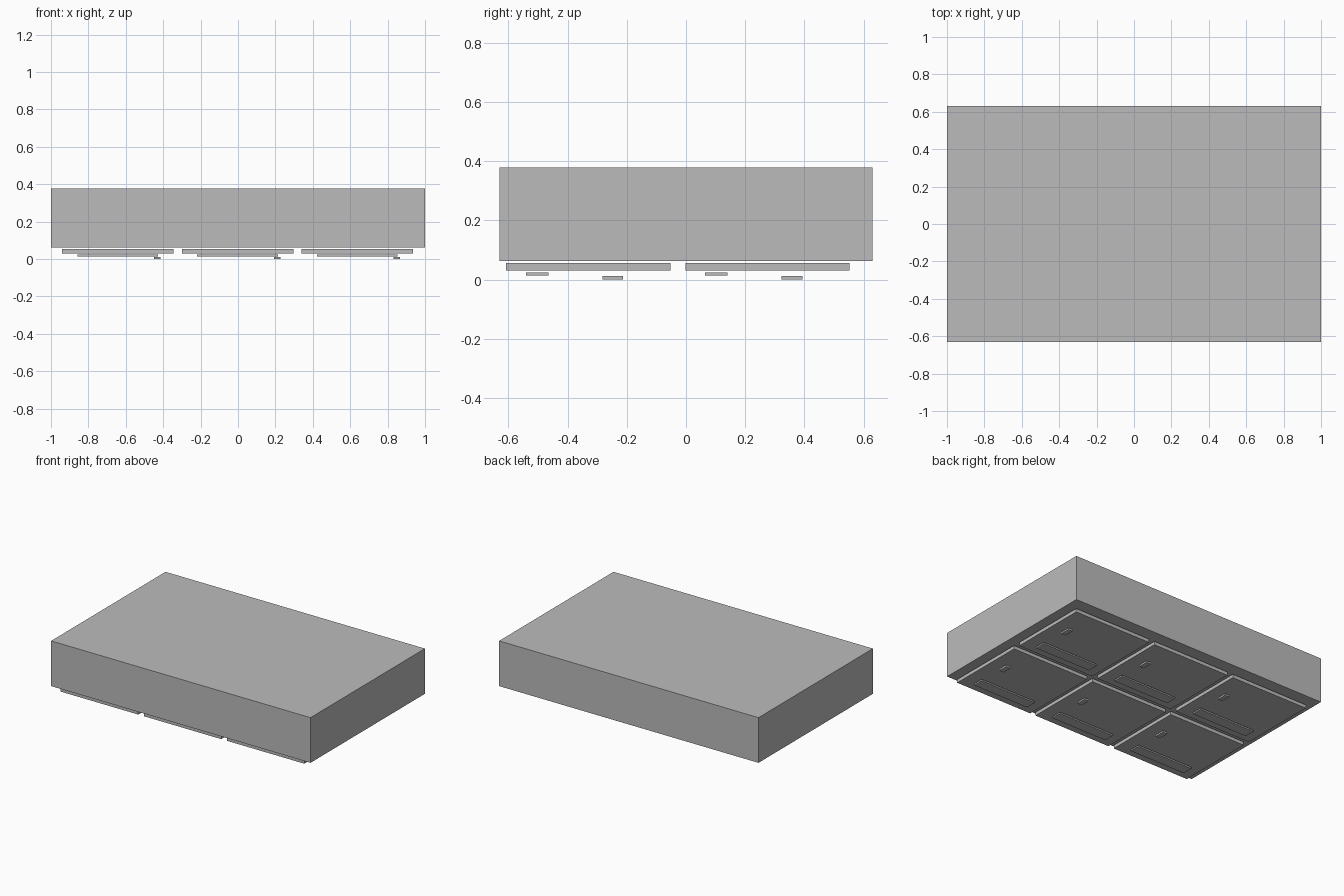
import bpy

# Remove the default cube
cube = bpy.data.objects.get("Cube")
if cube:
    bpy.data.objects.remove(cube, do_unlink=True)

# Single painted metal colour
GREY = (0.5, 0.5, 0.5, 1.0)
metal = bpy.data.materials.new("grey_metal")
metal.use_nodes = True
metal.diffuse_color = GREY
metal.node_tree.nodes["Principled BSDF"].inputs["Base Color"].default_value = GREY


def box(name, center, size):
    """Add a plain box with its size baked into the mesh."""
    bpy.ops.mesh.primitive_cube_add(size=1, location=center)
    obj = bpy.context.object
    obj.name = name
    obj.scale = size
    bpy.ops.object.transform_apply(location=False, rotation=False, scale=True)
    obj.data.materials.append(metal)
    return obj


# Cabinet lying on its door side
box("cabinet_body", (0, 0, 0.22), (2, 1.26, 0.315))

# Grid of doors underneath, each with a long plate and a small latch
columns = {"right": -0.643, "middle": -0.002, "left": 0.638}
rows = {"front": -0.33, "back": 0.275}

for col, x in columns.items():
    for row, y in rows.items():
        tag = f"{row}_{col}"
        box(f"door_{tag}", (x, y, 0.043), (0.597, 0.555, 0.024))
        box(f"vent_plate_{tag}", (x, y - 0.173, 0.019), (0.432, 0.076, 0.01))
        box(f"latch_{tag}", (x + 0.211, y + 0.083, 0.006), (0.035, 0.07, 0.012))
